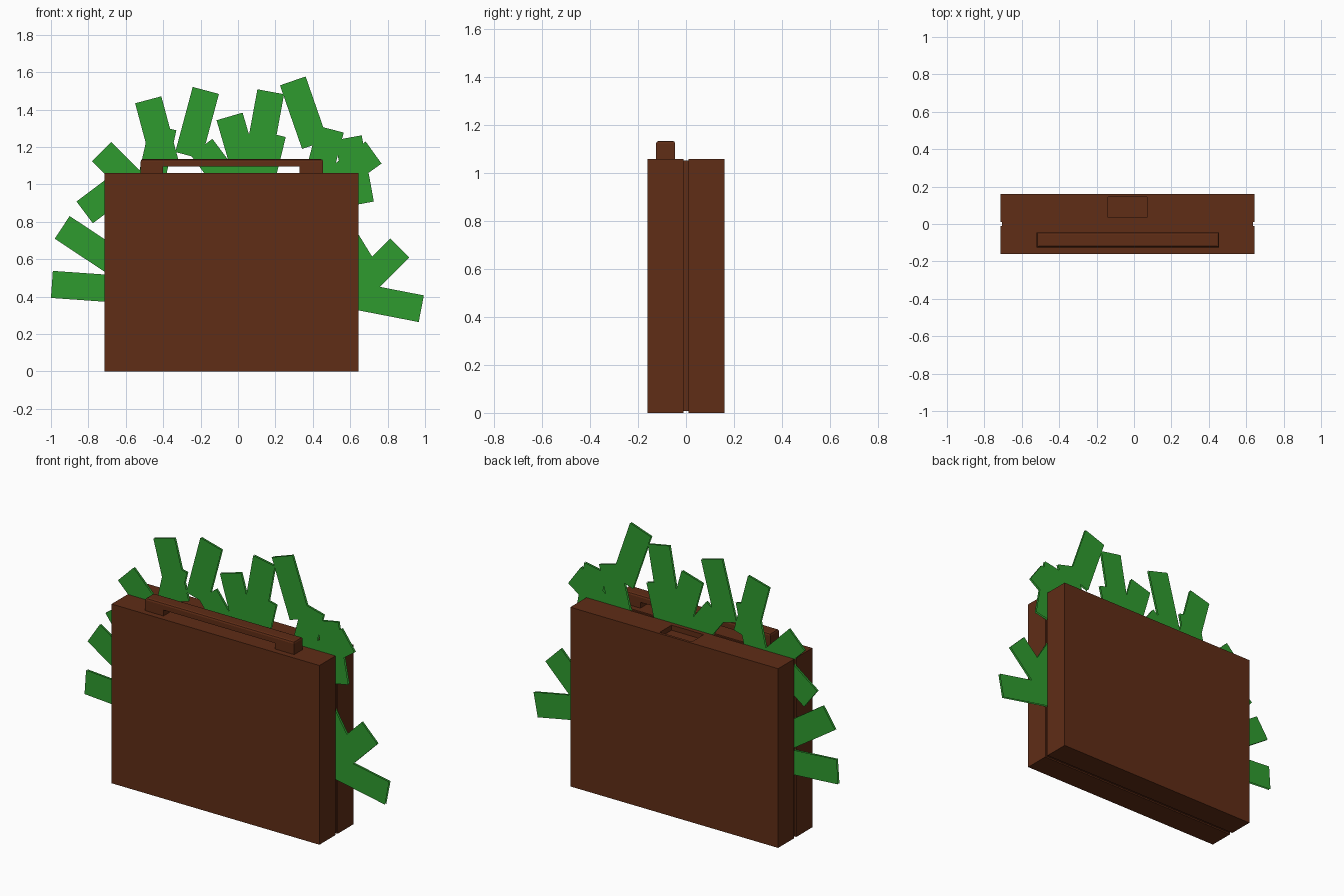
import bpy, bmesh
from mathutils import Vector

if "Cube" in bpy.data.objects:
    bpy.data.objects.remove(bpy.data.objects["Cube"])


def material(name, rgb):
    m = bpy.data.materials.new(name)
    m.diffuse_color = (*rgb, 1)
    m.use_nodes = True
    m.node_tree.nodes["Principled BSDF"].inputs["Base Color"].default_value = m.diffuse_color
    return m


BROWN = material("brown_leather", (0.115, 0.026, 0.008))
GREEN = material("green_paper", (0.028, 0.33, 0.028))


def finish(name, bm, mat):
    mesh = bpy.data.meshes.new(name)
    bm.to_mesh(mesh)
    bm.free()
    ob = bpy.data.objects.new(name, mesh)
    bpy.context.collection.objects.link(ob)
    mesh.materials.append(mat)
    return ob


def box(name, x, y, z, mat=BROWN):
    bm = bmesh.new()
    bmesh.ops.create_cube(bm, size=1)
    for v in bm.verts:
        for i, (a, b) in enumerate((x, y, z)):
            v.co[i] = b if v.co[i] > 0 else a
    return finish(name, bm, mat)


# Case halves, with a slightly recessed seam between them
X0, X1, TOP = -0.715, 0.645, 1.06
box("front_shell", (X0, X1), (-0.16, -0.01), (0, TOP))
back = box("back_shell", (X0, X1), (0.01, 0.16), (0, TOP))
box("seam", (X0 + 0.008, X1 - 0.008), (-0.0105, 0.0105), (0.008, TOP - 0.008))

# Shallow latch recess in the top of the back half
cutter = box("latch_cutter", (-0.14, 0.07), (0.035, 0.145), (TOP - 0.03, TOP + 0.1))
cutter.hide_render = True
cutter.hide_viewport = True
cut = back.modifiers.new("latch_recess", 'BOOLEAN')
cut.object = cutter
cut.solver = 'EXACT'
bpy.context.view_layer.objects.active = back
bpy.ops.object.modifier_apply(modifier=cut.name)
bpy.data.objects.remove(cutter)

# Handle: a bracket profile extruded in y, with softened edges
profile = [(-0.52, 1.055), (-0.40, 1.055), (-0.40, 1.095), (0.33, 1.095),
           (0.33, 1.055), (0.455, 1.055), (0.455, 1.135), (-0.52, 1.135)]
bm = bmesh.new()
face = bm.faces.new([bm.verts.new((x, -0.125, z)) for x, z in profile])
ext = bmesh.ops.extrude_face_region(bm, geom=[face])
bmesh.ops.translate(bm, vec=(0, 0.08, 0),
                    verts=[g for g in ext["geom"] if isinstance(g, bmesh.types.BMVert)])
bmesh.ops.recalc_face_normals(bm, faces=bm.faces)
edges = [e for e in bm.edges if all(v.co.z > 1.13 for v in e.verts)]
bmesh.ops.bevel(bm, geom=edges, offset=0.012, segments=2, profile=0.5, affect='EDGES')
finish("handle", bm, BROWN)

# Banknotes: centre of the outer end and the inward direction, in the xz plane
NOTES = [
    (-0.995, 0.465, 1.00, -0.07), (-0.94, 0.77, 0.83, -0.55),
    (-0.82, 0.85, 0.80, 0.60), (-0.73, 1.175, 0.71, -0.71),
    (-0.48, 1.452, 0.26, -0.97), (-0.40, 1.305, -0.22, -0.97),
    (-0.172, 1.502, -0.26, -0.97), (-0.195, 1.20, 0.60, -0.80),
    (-0.045, 1.363, 0.28, -0.96), (0.175, 1.495, -0.18, -0.98),
    (0.293, 1.553, 0.33, -0.95), (0.185, 1.27, -0.24, -0.97),
    (0.495, 1.295, -0.25, -0.97), (0.725, 1.17, -0.81, 0.58 - 1.16),
    (0.655, 0.895, -0.18, 0.98), (0.865, 0.66, -0.71, -0.71),
    (0.68, 0.535, -0.52, 0.85), (0.98, 0.335, -0.98, 0.19),
]
WIDTH, LENGTH = 0.145, 0.36
bm = bmesh.new()
for x, z, dx, dz in NOTES:
    along = Vector((dx, 0, dz)).normalized()
    side = Vector((-along.z, 0, along.x)) * WIDTH / 2
    end = Vector((x, 0, z))
    quad = [end - side, end + side, end + along * LENGTH + side, end + along * LENGTH - side]
    # Two paper faces, one for each side of the note
    for y, corners in ((-0.006, quad), (0.006, quad[::-1])):
        f = bm.faces.new([bm.verts.new(c + Vector((0, y, 0))) for c in corners])
        f.normal_update()
        if f.normal.y * y < 0:
            f.normal_flip()
finish("banknotes", bm, GREEN)
